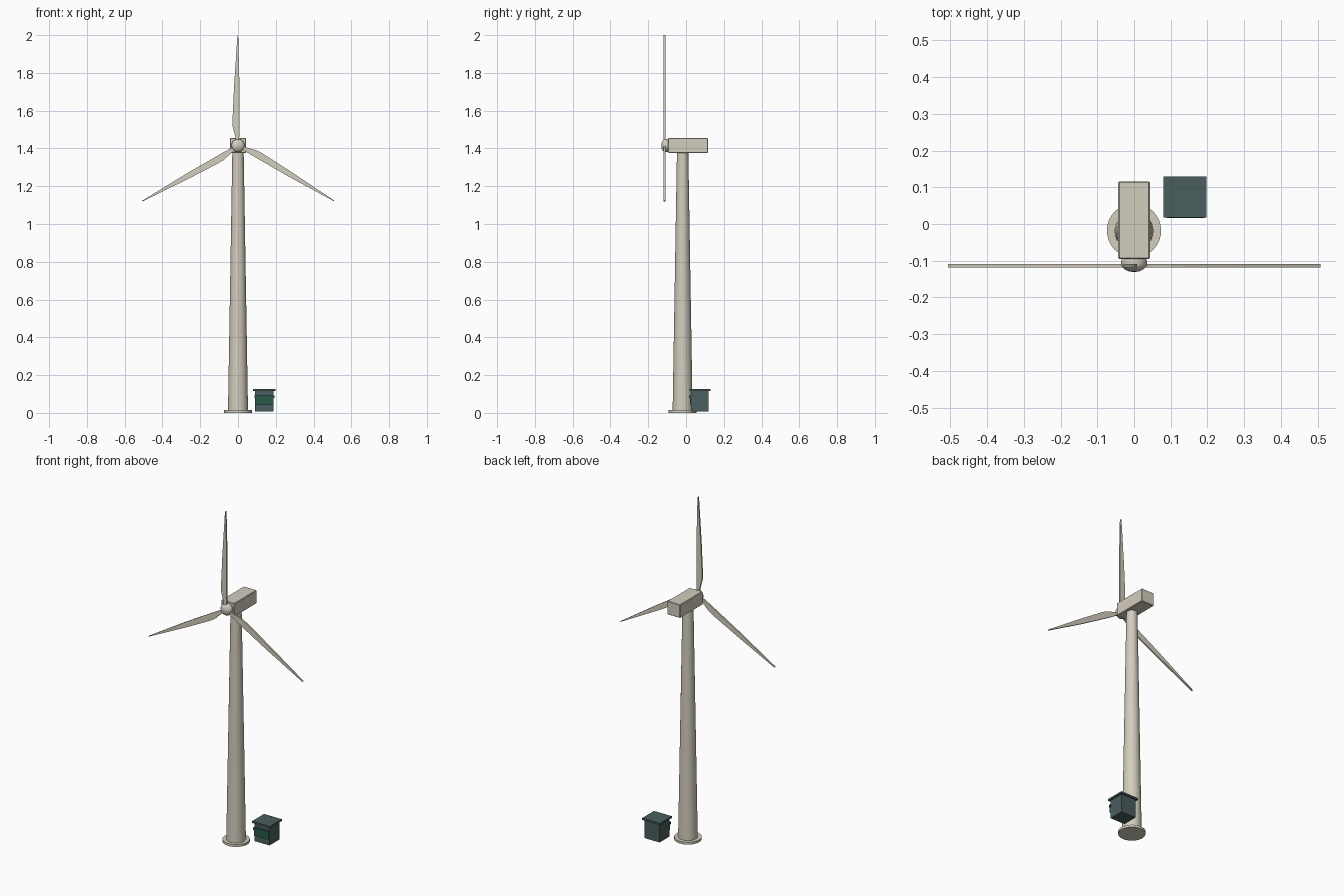
import bpy, bmesh
from math import radians, pi
from mathutils import Matrix, Vector

old = bpy.data.objects.get("Cube")
if old:
    bpy.data.objects.remove(old, do_unlink=True)


def material(name, rgb):
    m = bpy.data.materials.new(name)
    m.use_nodes = True
    color = (*rgb, 1)
    m.diffuse_color = color
    m.node_tree.nodes["Principled BSDF"].inputs["Base Color"].default_value = color
    return m


CREAM = material("warm cream", (0.65, 0.61, 0.51))
SLATE = material("dark slate", (0.07, 0.11, 0.11))
GREEN = material("deep green", (0.018, 0.10, 0.065))


def finish(bm, name, mat, smooth=False):
    bmesh.ops.recalc_face_normals(bm, faces=bm.faces[:])
    mesh = bpy.data.meshes.new(name)
    bm.to_mesh(mesh)
    bm.free()
    mesh.materials.append(mat)
    obj = bpy.data.objects.new(name, mesh)
    bpy.context.collection.objects.link(obj)
    if smooth:
        bpy.ops.object.select_all(action="DESELECT")
        obj.select_set(True)
        bpy.context.view_layer.objects.active = obj
        bpy.ops.object.shade_smooth_by_angle(angle=radians(35))
    return obj


def lathe(name, profile, mat, matrix):
    """Spin a (radius, height) profile that starts and ends on the axis."""
    bm = bmesh.new()
    verts = [bm.verts.new((r, 0, z)) for r, z in profile]
    edges = [bm.edges.new(pair) for pair in zip(verts, verts[1:])]
    bmesh.ops.spin(bm, geom=verts + edges, cent=(0, 0, 0), axis=(0, 0, 1),
                   angle=2 * pi, steps=32, use_merge=True)
    bmesh.ops.remove_doubles(bm, verts=bm.verts[:], dist=1e-5)
    bm.transform(matrix)
    return finish(bm, name, mat, True)


def box(name, low, high, mat, bevel=0):
    low, high = Vector(low), Vector(high)
    bm = bmesh.new()
    bmesh.ops.create_cube(bm, size=1, matrix=Matrix.Translation((low + high) / 2)
                          @ Matrix.Diagonal((*(high - low), 1)))
    if bevel:
        bmesh.ops.bevel(bm, geom=bm.edges[:], offset=bevel, segments=1,
                        affect="EDGES")
    return finish(bm, name, mat)


# Tower and its foundation disc
AXIS = Matrix.Translation((0, -0.018, 0))
lathe("foundation", [(0, 0), (0.074, 0), (0.074, 0.014), (0, 0.014)], CREAM, AXIS)
lathe("tower", [(0, 0.01), (0.053, 0.01), (0.03, 1.385), (0, 1.385)], CREAM, AXIS)

# Nacelle and rotor hub
HUB_Z = 1.415
box("nacelle", (-0.043, -0.095, 1.376), (0.043, 0.116, 1.455), CREAM, 0.003)
lathe("rotor_hub",
      [(0, 0.09), (0.03, 0.09), (0.035, 0.1), (0.035, 0.111), (0.032, 0.118),
       (0.025, 0.124), (0.014, 0.129), (0, 0.131)], CREAM,
      Matrix.Translation((0, 0, HUB_Z)) @ Matrix.Rotation(radians(90), 4, "X"))

# Three flat tapered blades, outlined as (x, distance from the hub)
OUTLINE = [(-0.011, 0.02), (-0.014, 0.045), (-0.028, 0.1), (-0.029, 0.14),
           (-0.021, 0.31), (-0.003, 0.585), (0.001, 0.585), (0.008, 0.31),
           (0.008, 0.1), (0.006, 0.02)]
for i, label in enumerate(("top", "left", "right")):
    bm = bmesh.new()
    face = bm.faces.new([bm.verts.new((x, -0.118, z)) for x, z in OUTLINE])
    side = bmesh.ops.extrude_face_region(bm, geom=[face])["geom"]
    bmesh.ops.translate(bm, vec=(0, 0.009, 0),
                        verts=[v for v in side if isinstance(v, bmesh.types.BMVert)])
    bm.transform(Matrix.Translation((0, 0, HUB_Z))
                 @ Matrix.Rotation(i * 2 * pi / 3, 4, "Y"))
    finish(bm, "blade_" + label, CREAM)

# Transformer cabinet beside the tower
box("cabinet_body", (0.09, 0.028, 0.007), (0.188, 0.12, 0.12), SLATE)
box("cabinet_roof", (0.08, 0.018, 0.117), (0.198, 0.13, 0.127), SLATE)
box("cabinet_panel", (0.09, 0.02, 0.045), (0.188, 0.03, 0.078), GREEN)
box("cabinet_panel_hood", (0.088, 0.017, 0.078), (0.192, 0.03, 0.092), GREEN)
